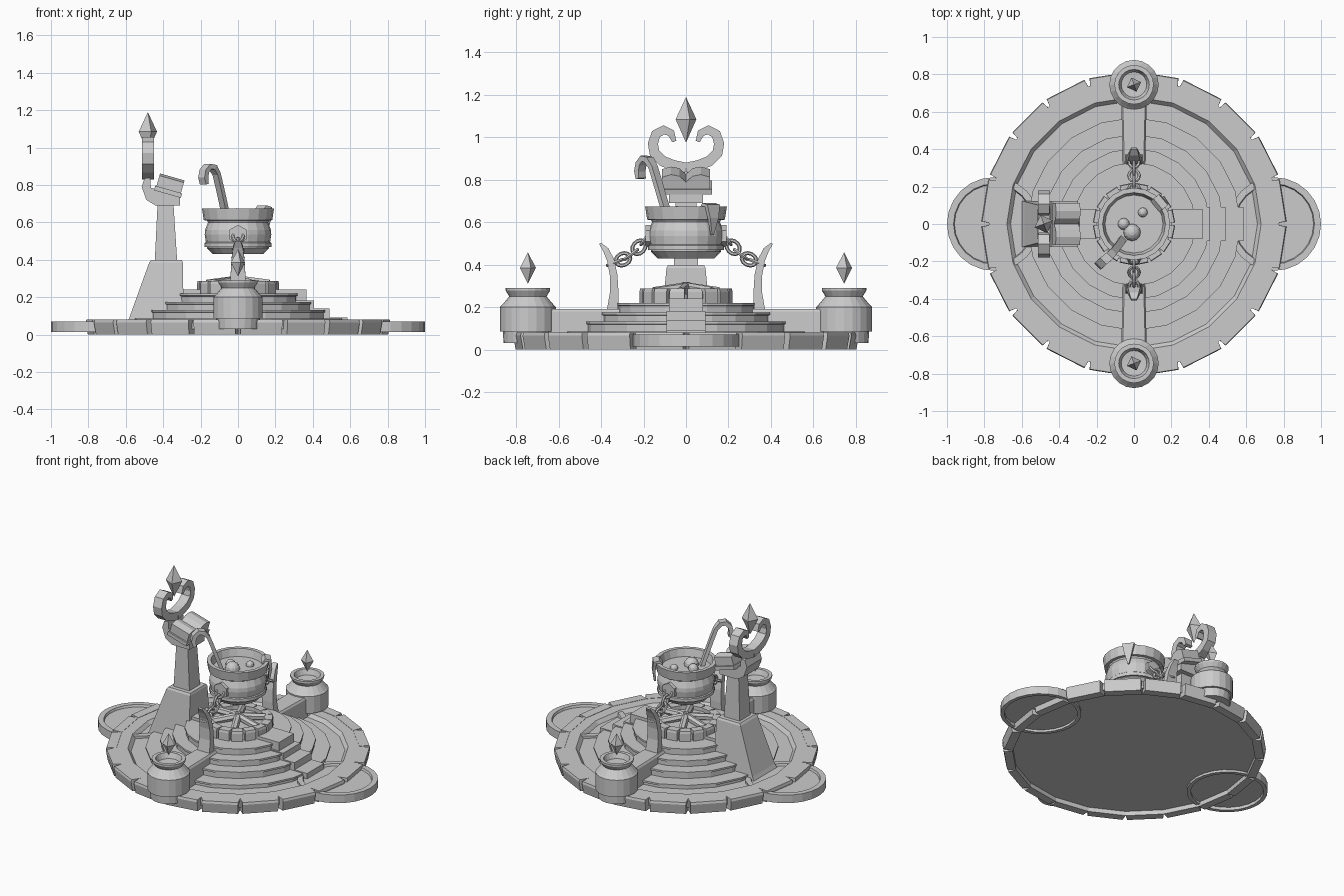
import bpy, bmesh, random
from math import sin, cos, pi, radians
from mathutils import Vector, Matrix

if "Cube" in bpy.data.objects:
    bpy.data.objects.remove(bpy.data.objects["Cube"])

random.seed(4)


def finish(name, bm, smooth=False):
    bmesh.ops.recalc_face_normals(bm, faces=bm.faces)
    me = bpy.data.meshes.new(name)
    bm.to_mesh(me)
    bm.free()
    ob = bpy.data.objects.new(name, me)
    bpy.context.collection.objects.link(ob)
    for p in me.polygons:
        p.use_smooth = smooth
    return ob


def lathe(name, profile, seg=20, loc=(0, 0, 0)):
    bm = bmesh.new()
    vs = [bm.verts.new((r, 0, z)) for r, z in profile]
    es = [bm.edges.new(p) for p in zip(vs, vs[1:])]
    bmesh.ops.spin(bm, geom=vs + es, cent=(0, 0, 0), axis=(0, 0, 1), angle=2 * pi, steps=seg)
    bmesh.ops.remove_doubles(bm, verts=bm.verts, dist=1e-5)
    bmesh.ops.translate(bm, verts=bm.verts, vec=loc)
    return finish(name, bm)


def loft(bm, sections):
    """Skin a list of closed point loops, capping both ends."""
    rows = [[bm.verts.new(p) for p in s] for s in sections]
    n = len(rows[0])
    for a, b in zip(rows, rows[1:]):
        for i in range(n):
            bm.faces.new((a[i], a[(i + 1) % n], b[(i + 1) % n], b[i]))
    bm.faces.new(rows[0])
    bm.faces.new(rows[-1])


def rect(x0, x1, y, z):
    return [(x0, -y, z), (x1, -y, z), (x1, y, z), (x0, y, z)]


def lofted(name, sections):
    bm = bmesh.new()
    loft(bm, sections)
    return finish(name, bm)


def stones(name, n, r0, r1, z0, z1, gap, taper=0.012):
    bm = bmesh.new()
    for i in range(n):
        a, b = 2 * pi * i / n, 2 * pi * (i + 1) / n
        secs = []
        for z, r in ((z0, r1 - taper), (z1 - .015, r1), (z1, r1 - .004)):
            secs.append([(q * cos(t), q * sin(t), z) for q, t in
                         ((r0, a), (r, a + gap), (r, b - gap), (r0, b))])
        loft(bm, secs)
    return finish(name, bm)


def sweep(name, path, side, widths, thicks):
    """Flat bar along a path; side is the constant width direction."""
    path = [Vector(p) for p in path]
    side = Vector(side).normalized()
    secs = []
    for i, p in enumerate(path):
        t = path[min(i + 1, len(path) - 1)] - path[max(i - 1, 0)]
        n = t.cross(side).normalized() * thicks[i]
        w = side * widths[i]
        secs.append([p + n + w, p - n + w, p - n - w, p + n - w])
    return lofted(name, secs)


def crystal(name, x, y, z0, zm, z1, r):
    lathe(name, [(0, z0), (r, zm), (0, z1)], 4, (x, y, 0)).data.transform(
        Matrix.Translation((x, y, 0)) @ Matrix.Rotation(radians(20), 4, 'Z') @ Matrix.Translation((-x, -y, 0)))


# round floor with brick rim
lathe("floor_disc", [(0, .03), (.775, .03), (.775, .078), (.68, .078), (.66, .055), (0, .055)])
stones("rim_bricks", 20, .75, .815, 0, .08, .018)

# side lobes with raised edge
for s, tag in ((-1, "left"), (1, "right")):
    lathe("side_lobe_" + tag, [(0, .035), (.225, .035), (.225, .015), (.25, .015), (.25, .07),
                               (.215, .07), (.21, .055), (0, .055)], 24, (s * .75, 0, 0))

# stepped dais
for i, (r, z) in enumerate(((.57, .085), (.48, .132), (.405, .175), (.33, .22))):
    lathe(f"dais_step_{i + 1}", [(0, .03), (r - .008, .03), (r - .008, z - .015), (r, z - .012), (r, z), (0, z)])

# stairs on the right side
for i, (x, z) in enumerate(((.585, .092), (.49, .14), (.405, .182), (.365, .24))):
    w = .092 if i < 3 else .08
    lofted(f"stair_{i + 1}", [rect(.2, x, w, .04), rect(.2, x, w, z)])
lofted("rear_landing", [rect(-.34, -.2, .08, .1), rect(-.32, -.2, .08, .24)])

# fire pit and logs
stones("fire_pit_stones", 16, .165, .22, .2, .287, .035, 0)
lathe("fire_pit_bed", [(0, .2), (.2, .2), (.2, .262), (0, .262)], 16)
for i in range(6):
    a = i * pi / 3 + random.uniform(-.3, .3)
    bpy.ops.mesh.primitive_cylinder_add(vertices=7, radius=.024, depth=.19, location=(.075 * cos(a), .075 * sin(a), .283),
                                        rotation=(0, pi / 2 + .13, a))
    bpy.context.object.name = f"fire_log_{i + 1}"

# front and back arms: wall, urn, crystal, hook, chain
for s, tag in ((-1, "front"), (1, "back")):
    lofted("low_wall_" + tag, [[(x, s * y, z) for x, y, z in
           ((-h, .25, z), (h, .25, z), (h + .012, .74, z), (-h - .012, .74, z))]
           for h, z in ((.058, .03), (.058, .18), (.05, .192))])
    lathe("urn_" + tag, [(0, .03), (.115, .03), (.118, .085), (.132, .085), (.132, .2), (.122, .21), (.088, .25),
                         (.105, .278), (.105, .29), (.082, .29), (.068, .255), (0, .25)], 20, (0, s * .745, 0))
    crystal("urn_crystal_" + tag, 0, s * .745, .31, .385, .458, .04)
    sweep("hook_" + tag, [(0, s * y, z) for y, z in ((.347, .18), (.338, .27), (.341, .35), (.355, .42),
                          (.378, .47), (.405, .5))], (1, 0, 0),
          [.045, .042, .038, .033, .026, .015], [.027, .02, .018, .017, .014, .005])
    bpy.ops.mesh.primitive_cylinder_add(vertices=6, radius=.052, depth=.03, location=(0, s * .175, .535),
                                        rotation=(pi / 2, 0, 0))
    bpy.context.object.name = "chain_plate_" + tag
    # chain links sagging from the pot to the hook
    bm = bmesh.new()
    pts = [Vector((0, s * y, z)) for y, z in ((.19, .525), (.222, .482), (.258, .448), (.297, .425), (.335, .41))]
    for i, p in enumerate(pts):
        d = (pts[min(i + 1, 4)] - pts[max(i - 1, 0)]).normalized()
        u = Vector((1, 0, 0))
        v = d.cross(u)
        if i % 2:
            u, v = v, u
        ring = [[p + d * cos(t) * (.031 + .009 * cos(q)) * 1.15 + u * sin(t) * (.028 + .009 * cos(q)) + v * .009 * sin(q)
                 for q in [k * pi / 3 for k in range(6)]] for t in [k * pi / 6 for k in range(12)]]
        rows = [[bm.verts.new(c) for c in r] for r in ring]
        for a in range(12):
            for b in range(6):
                bm.faces.new((rows[a][b], rows[(a + 1) % 12][b], rows[(a + 1) % 12][(b + 1) % 6], rows[a][(b + 1) % 6]))
    finish("chain_" + tag, bm)

# cauldron, brew and bubbles
lathe("cauldron", [(0, .43), (.135, .43), (.165, .462), (.165, .468), (.178, .468), (.178, .49), (.172, .495),
                   (.178, .535), (.176, .56), (.16, .6), (.165, .61), (.183, .612), (.193, .675), (.168, .675),
                   (.155, .625), (0, .625)])
for i, (x, y, r) in enumerate(((-.055, 0, .032), (-.01, -.045, .046), (.047, .062, .026))):
    bpy.ops.mesh.primitive_uv_sphere_add(segments=12, ring_count=8, radius=r, location=(x, y, .63))
    bpy.context.object.name = f"bubble_{i + 1}"

# overflow drip on the rim
rad = Vector((.77, .64, 0)).normalized()
sweep("drip", [rad * r + Vector((0, 0, z)) for r, z in ((.15, .66), (.17, .682), (.195, .678), (.2, .62), (.193, .54))],
      (-rad.y, rad.x, 0), [.038, .038, .038, .026, .005], [.008, .01, .01, .01, .006])

# ladle with hooked handle
sweep("ladle_handle", [(-.06, -.08, .61), (-.078, -.108, .70), (-.098, -.134, .79), (-.115, -.155, .86),
                       (-.135, -.175, .895), (-.16, -.195, .9), (-.18, -.212, .875), (-.186, -.218, .84),
                       (-.18, -.213, .805)], (1, -1, 0),
      [.02] * 4 + [.024] * 5, [.012] * 4 + [.014] * 4 + [.01])

# lectern pedestal, column and bracket
lofted("lectern_base", [rect(-.6, -.28, .125, .05), rect(-.585, -.29, .12, .08),
                        rect(-.475, -.295, .092, .385), rect(-.465, -.3, .085, .398)])
lofted("lectern_column", [rect(-.445, -.325, .058, .39), rect(-.43, -.345, .048, .7)])
prof = ((-.44, .69), (-.31, .69), (-.31, .735), (-.465, .785), (-.47, .84), (-.5, .835), (-.515, .79), (-.49, .72))
lofted("lectern_bracket", [[(x, y, z) for x, z in prof] for y in (-.08, .08)])

# tilted open book
tilt = Matrix.Translation((-.365, 0, .795)) @ Matrix.Rotation(radians(16), 4, 'Y')
cover = lofted("book_cover", [rect(-.075, .075, .122, z) for z in (-.045, -.02)])
half = [(.112, -.02), (.112, .038), (.07, .05), (.03, .042), (0, .012)]
page = half + [(-y, z) for y, z in half[-2::-1]]
pages = lofted("book_pages", [[(x, y, z) for y, z in page] for x in (-.068, .068)])
for ob in (cover, pages):
    ob.data.transform(tilt)

# curled horns and top crystal
for s, tag in ((-1, "front"), (1, "back")):
    sweep("curled_horn_" + tag, [(-.482, s * y, z) for y, z in
          ((0, .855), (.06, .868), (.11, .888), (.148, .925), (.156, .97), (.142, 1.015), (.105, 1.035),
           (.07, 1.02), (.055, .98))], (1, 0, 0),
          [.032] * 7 + [.03, .026], [.025, .025, .025, .025, .024, .023, .022, .018, .01])
crystal("top_crystal", -.482, 0, .975, 1.085, 1.19, .052)
